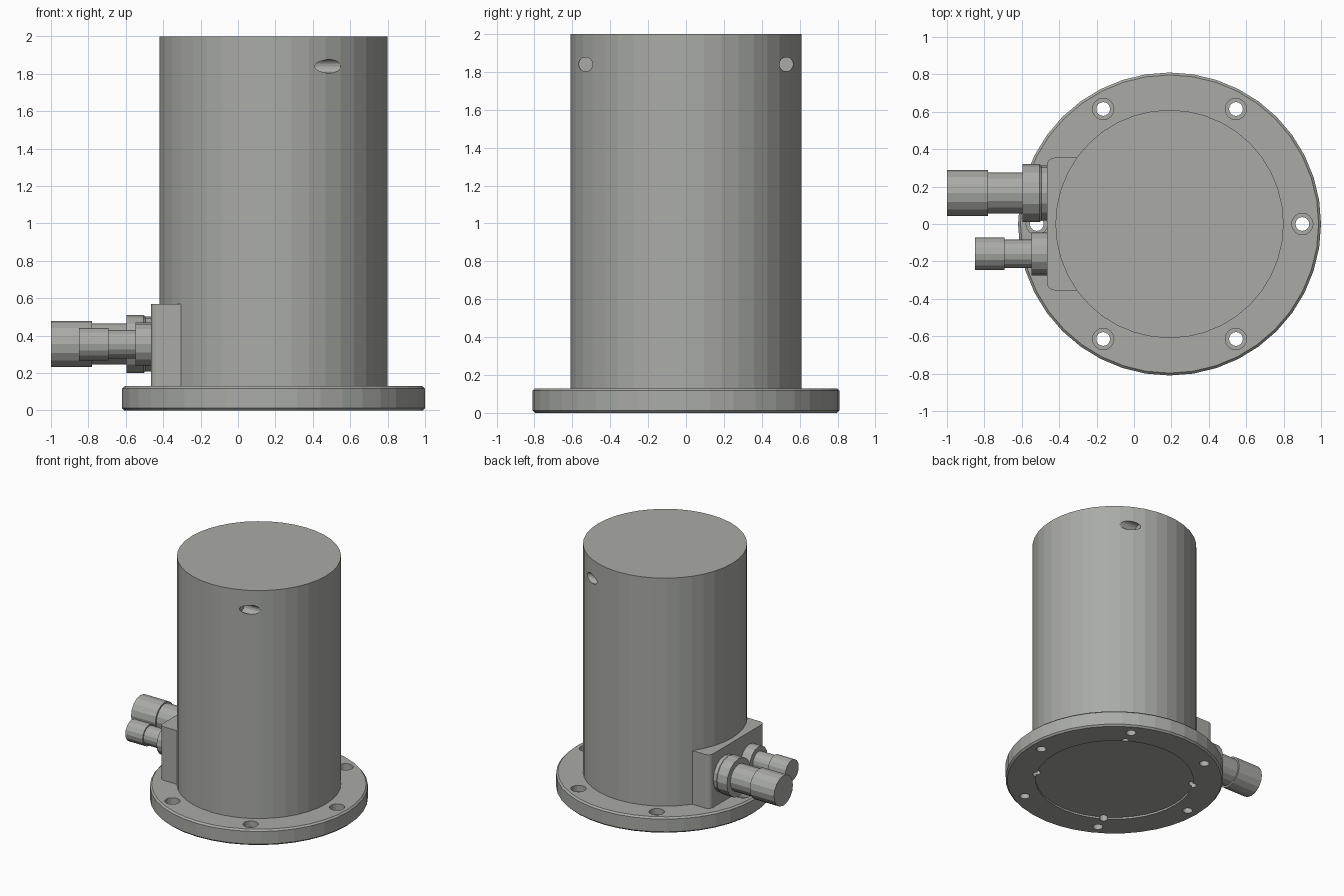
import bpy, bmesh
from math import sin, cos, pi, radians
from mathutils import Matrix

if "Cube" in bpy.data.objects:
    bpy.data.objects.remove(bpy.data.objects["Cube"])

CX = 0.19            # axis of the main housing
X_AXIS = Matrix.Rotation(pi / 2, 4, 'Y')
metal = bpy.data.materials.new("dark_metal")
metal.diffuse_color = (0.40, 0.41, 0.38, 1)
metal.use_nodes = True
metal.node_tree.nodes["Principled BSDF"].inputs["Base Color"].default_value = metal.diffuse_color


def lathe(bm, profile, sides, matrix):
    """Revolve (radius, height) points about local z and cap both ends."""
    rings = []
    for r, h in profile:
        rings.append([bm.verts.new(matrix @ Matrix.Translation((
            r * cos(2 * pi * i / sides), r * sin(2 * pi * i / sides), h)).translation)
            for i in range(sides)])
    for a, b in zip(rings, rings[1:]):
        for i in range(sides):
            j = (i + 1) % sides
            bm.faces.new((a[i], a[j], b[j], b[i]))
    bm.faces.new(rings[0][::-1])
    bm.faces.new(rings[-1])


def finish(bm, name):
    bmesh.ops.recalc_face_normals(bm, faces=bm.faces)
    me = bpy.data.meshes.new(name)
    bm.to_mesh(me)
    bm.free()
    me.materials.append(metal)
    ob = bpy.data.objects.new(name, me)
    bpy.context.collection.objects.link(ob)
    return ob


# Flanged housing with a shallow recess underneath
bm = bmesh.new()
lathe(bm, [(0.585, 0.015), (0.585, 0), (0.797, 0), (0.81, 0.013), (0.81, 0.117),
           (0.797, 0.13), (0.61, 0.13), (0.61, 2.0)], 40, Matrix.Translation((CX, 0, 0)))
housing = finish(bm, "flanged_housing")

# Cutters: counterbored bolt holes, bottom notches, upper cross holes
bm = bmesh.new()
for k in range(6):
    a = radians(60 * k)
    lathe(bm, [(0.037, -0.1), (0.037, 0.08), (0.057, 0.08), (0.057, 0.2)], 16,
          Matrix.Translation((CX + 0.71 * cos(a), 0.71 * sin(a), 0)))
for k in range(4):
    a = radians(58 + 90 * k)
    lathe(bm, [(0.03, -0.1), (0.03, 0.06)], 12,
          Matrix.Translation((CX + 0.585 * cos(a), 0.585 * sin(a), 0)))
for s in (-1, 1):
    lathe(bm, [(0.037, 0.40), (0.037, 0.9)], 16,
          Matrix.Translation((0, 0.53 * s, 1.84)) @ X_AXIS)
cutter = finish(bm, "hole_cutter")
cutter.hide_render = True
mod = housing.modifiers.new("holes", 'BOOLEAN')
mod.operation = 'DIFFERENCE'
mod.solver = 'EXACT'
mod.object = cutter
bpy.context.view_layer.objects.active = housing
bpy.ops.object.modifier_apply(modifier=mod.name)
bpy.data.objects.remove(cutter)

# Connector block with rounded outer vertical edges
bm = bmesh.new()
R = 0.04
outline = [(-0.25, -0.355)]
for cy, start in ((-0.355 + R, 270), (0.355 - R, 180)):
    for i in range(5):
        a = radians(start - 22.5 * i)
        outline.append((-0.465 + R + R * cos(a), cy + R * sin(a)))
outline.append((-0.25, 0.355))
face = bm.faces.new([bm.verts.new((x, y, 0.13)) for x, y in outline])
# keep the lower face so the block stays closed
top = bmesh.ops.extrude_face_region(bm, geom=[face], use_keep_orig=True)
bmesh.ops.translate(bm, vec=(0, 0, 0.44),
                    verts=[v for v in top["geom"] if isinstance(v, bmesh.types.BMVert)])
finish(bm, "connector_block")

# Stepped connectors pointing to -x: (radius, x) profiles
connectors = {
    "large_connector": (0.165, [(0.123, -1.0), (0.123, -0.78), (0.11, -0.78), (0.11, -0.595),
                                (0.155, -0.595), (0.155, -0.505), (0.147, -0.495),
                                (0.147, -0.46)]),
    "small_connector": (-0.16, [(0.087, -0.85), (0.087, -0.693), (0.076, -0.693),
                                (0.076, -0.547), (0.115, -0.547), (0.115, -0.46)]),
}
for name, (y, profile) in connectors.items():
    bm = bmesh.new()
    lathe(bm, profile, 16, Matrix.Translation((0, y, 0.355)) @ X_AXIS)
    finish(bm, name)
